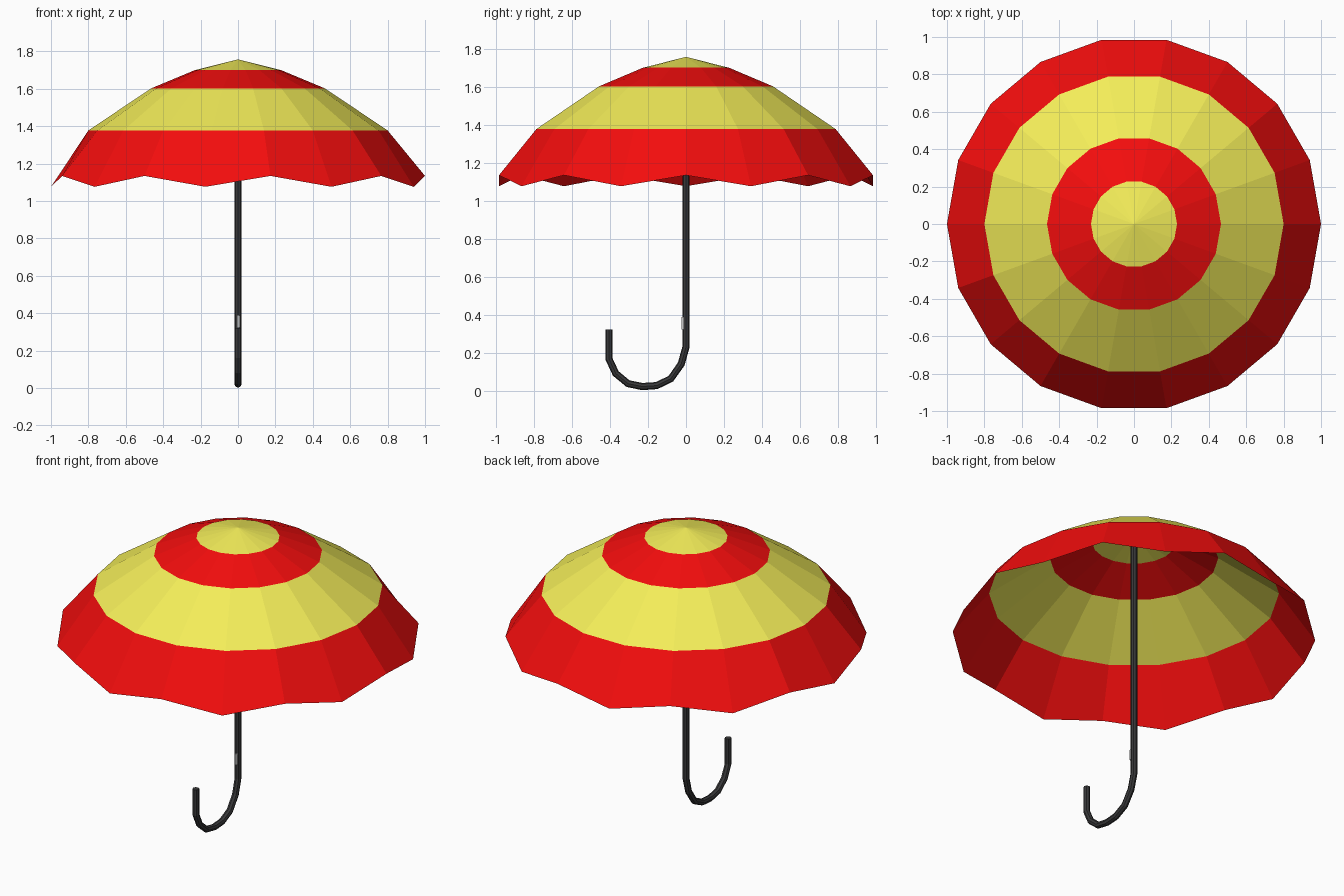
import bpy, bmesh
from math import cos, sin, radians

if "Cube" in bpy.data.objects:
    bpy.data.objects.remove(bpy.data.objects["Cube"])


def material(name, rgb):
    m = bpy.data.materials.new(name)
    m.diffuse_color = (*rgb, 1)
    m.use_nodes = True
    m.node_tree.nodes["Principled BSDF"].inputs["Base Color"].default_value = m.diffuse_color
    return m


red = material("red", (0.9, 0.004, 0.004))
yellow = material("yellow", (0.9, 0.85, 0.1))
black = material("black", (0.04, 0.04, 0.042))

# canopy: 18-sided striped dome, rim zigzags up and down
SIDES = 18
RINGS = [(0.23, 1.70), (0.465, 1.602), (0.80, 1.377), (1.0, 1.105)]
bm = bmesh.new()
apex = bm.verts.new((0, 0, 1.757))
rings = []
for i, (r, z) in enumerate(RINGS):
    ring = []
    for k in range(SIDES):
        a = radians(20 * k)
        wave = 0.029 * (1 if k % 2 == 0 else -1) if i == len(RINGS) - 1 else 0
        ring.append(bm.verts.new((r * cos(a), r * sin(a), z + wave)))
    rings.append(ring)
for k in range(SIDES):
    n = (k + 1) % SIDES
    bm.faces.new((apex, rings[0][k], rings[0][n]))
    for i in range(len(rings) - 1):
        up, low = rings[i], rings[i + 1]
        f = bm.faces.new((up[k], low[k], low[n], up[n]))
        f.material_index = (i + 1) % 2
mesh = bpy.data.meshes.new("canopy")
bm.to_mesh(mesh)
bm.free()
mesh.materials.append(yellow)
mesh.materials.append(red)
bpy.context.collection.objects.link(bpy.data.objects.new("canopy", mesh))

# shaft and hooked handle: one swept tube
PATH = [(0, 1.752), (0, 0.23), (-0.025, 0.14), (-0.08, 0.062), (-0.155, 0.026),
        (-0.23, 0.021), (-0.305, 0.036), (-0.37, 0.09), (-0.405, 0.165), (-0.405, 0.322)]
curve = bpy.data.curves.new("shaft_and_handle", "CURVE")
curve.dimensions = "3D"
curve.bevel_depth = 0.019
curve.bevel_resolution = 2
curve.use_fill_caps = True
spline = curve.splines.new("POLY")
spline.points.add(len(PATH) - 1)
for p, (y, z) in zip(spline.points, PATH):
    p.co = (0, y, z, 1)
spline.use_smooth = False
curve.materials.append(black)
bpy.context.collection.objects.link(bpy.data.objects.new("shaft_and_handle", curve))

# release button
bpy.ops.mesh.primitive_cube_add(size=1, location=(0.004, -0.017, 0.355))
button = bpy.context.object
button.name = "release_button"
button.scale = (0.014, 0.016, 0.065)
